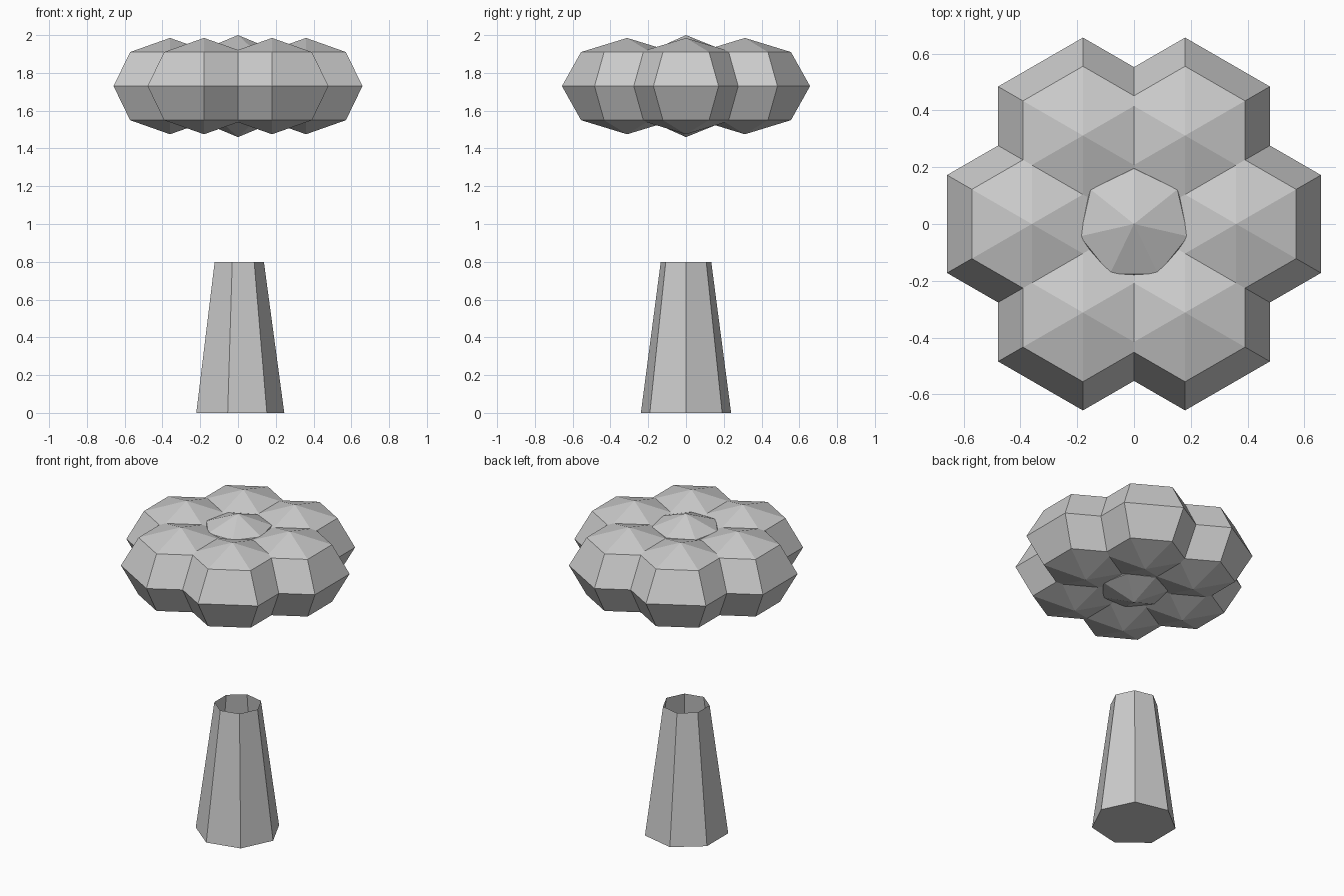
import bpy, bmesh
from math import sin, cos, pi, radians

cube = bpy.data.objects.get("Cube")
if cube:
    bpy.data.objects.remove(cube, do_unlink=True)

# One plain grey for the whole tree
grey = bpy.data.materials.new("light_grey")
grey.use_nodes = True
colour = (0.6, 0.6, 0.6, 1)
grey.diffuse_color = colour
grey.node_tree.nodes["Principled BSDF"].inputs["Base Color"].default_value = colour


def lathe(name, profile, sides, start, location):
    """Spin (radius, z) points into a flat-sided solid; radius 0 makes a pole."""
    bm = bmesh.new()
    rings = []
    for r, z in profile:
        if r == 0:
            rings.append([bm.verts.new((0, 0, z))] * sides)
        else:
            angles = [start + 2 * pi * k / sides for k in range(sides)]
            rings.append([bm.verts.new((r * cos(a), r * sin(a), z)) for a in angles])
    for low, high in zip(rings, rings[1:]):
        for k in range(sides):
            n = (k + 1) % sides
            corners = dict.fromkeys([low[k], low[n], high[n], high[k]])
            bm.faces.new(list(corners))
    # Close the base when it does not end in a pole
    if profile[0][0] > 0:
        bm.faces.new(rings[0][::-1])
    mesh = bpy.data.meshes.new(name)
    bm.to_mesh(mesh)
    bm.free()
    mesh.materials.append(grey)
    obj = bpy.data.objects.new(name, mesh)
    obj.location = location
    bpy.context.collection.objects.link(obj)
    return obj


def leaf_clump(name, sides, radius, half_height, x=0, y=0):
    """Flattened four-ring sphere with a corner facing the back."""
    s = sin(pi / 4)
    profile = [(0, -half_height), (radius * s, -half_height * s), (radius, 0),
               (radius * s, half_height * s), (0, half_height)]
    return lathe(name, profile, sides, pi / 2, (x, y, 1.73))


# Tapered trunk, open at the top
lathe("trunk", [(0.245, 0), (0.137, 0.8)], 7, 0, (0, 0, 0))

# Crown: a middle clump ringed by six more
leaf_clump("crown_middle", 7, 0.276, 0.27)
for i in range(6):
    a = radians(60 * i)
    leaf_clump(f"crown_clump_{i + 1}", 6, 0.345, 0.255, 0.36 * cos(a), 0.36 * sin(a))
